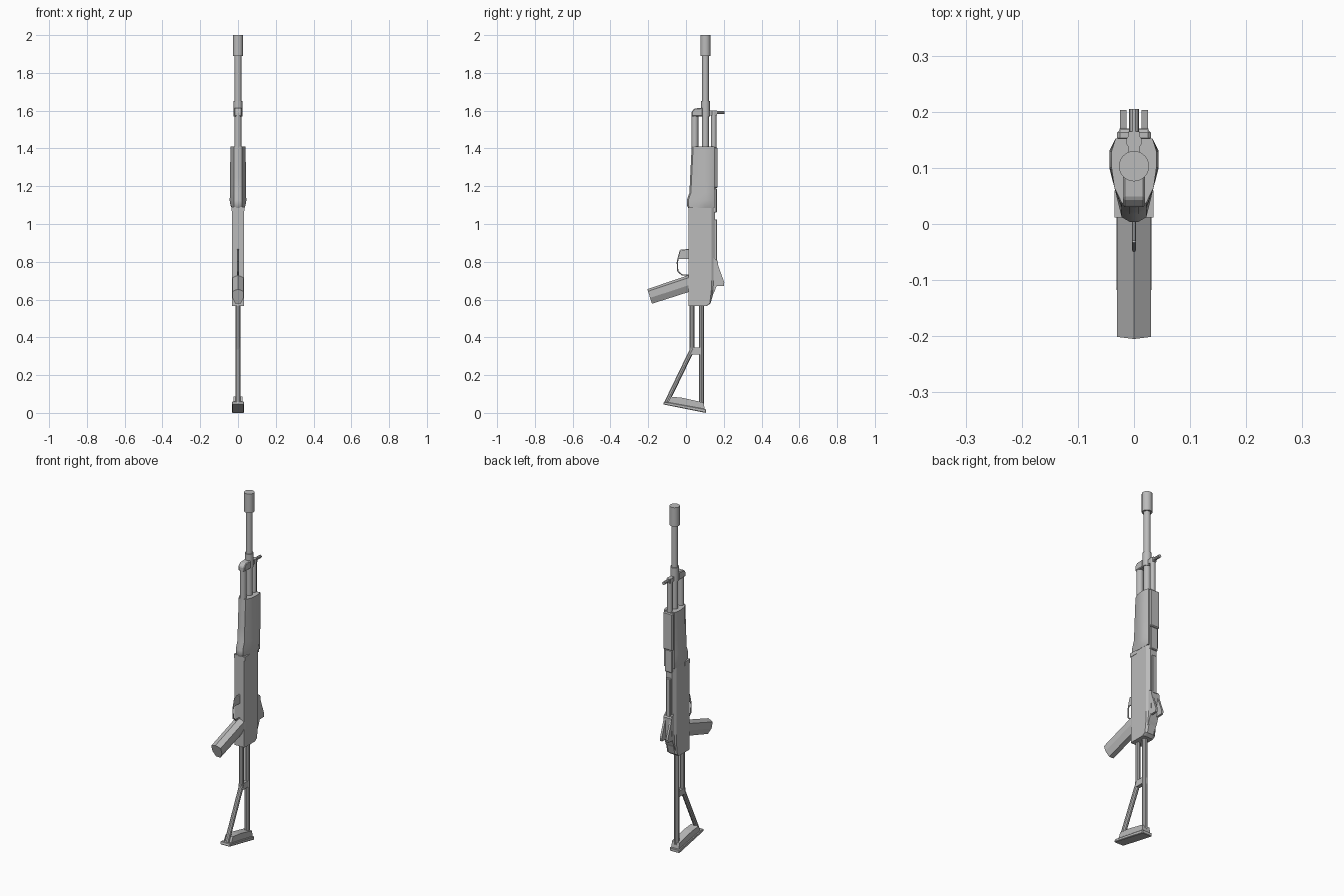
import bpy, bmesh, math
from mathutils import Vector

cube = bpy.data.objects.get("Cube")
if cube:
    bpy.data.objects.remove(cube, do_unlink=True)

metal = bpy.data.materials.new("plain grey")
metal.use_nodes = True
GREY = (0.5, 0.5, 0.5, 1)
metal.diffuse_color = GREY
metal.node_tree.nodes["Principled BSDF"].inputs["Base Color"].default_value = GREY


def loft(name, rings, smooth=False):
    """Skin a stack of equal-length rings and cap both ends."""
    bm = bmesh.new()
    rows = [[bm.verts.new(p) for p in ring] for ring in rings]
    n = len(rows[0])
    for a, b in zip(rows, rows[1:]):
        for i in range(n):
            j = (i + 1) % n
            bm.faces.new((a[i], a[j], b[j], b[i]))
    bm.faces.new(rows[0][::-1])
    bm.faces.new(rows[-1])
    bmesh.ops.recalc_face_normals(bm, faces=bm.faces)
    mesh = bpy.data.meshes.new(name)
    bm.to_mesh(mesh)
    bm.free()
    mesh.materials.append(metal)
    ob = bpy.data.objects.new(name, mesh)
    bpy.context.collection.objects.link(ob)
    if smooth:
        bpy.ops.object.select_all(action='DESELECT')
        bpy.context.view_layer.objects.active = ob
        ob.select_set(True)
        bpy.ops.object.shade_smooth_by_angle(angle=math.radians(35))
    return ob


def prism(name, outline, half, x=0, bevel=0):
    """Side outline (y, z) extruded across x."""
    ob = loft(name, [[(x + s * half, y, z) for y, z in outline] for s in (-1, 1)])
    if bevel:
        mod = ob.modifiers.new("edge", 'BEVEL')
        mod.width, mod.segments = bevel, 1
    return ob


def box(name, y0, y1, z0, z1, half, x=0, bevel=0):
    return prism(name, [(y0, z0), (y1, z0), (y1, z1), (y0, z1)], half, x, bevel)


def rod(name, start, end, radius, sides=16):
    """Round bar between two (y, z) points."""
    a, b = Vector((0, *start)), Vector((0, *end))
    u = Vector((1, 0, 0))
    v = (b - a).normalized().cross(u)
    angles = [math.tau * i / sides for i in range(sides)]
    return loft(name, [[c + (u * math.cos(t) + v * math.sin(t)) * radius
                        for t in angles] for c in (a, b)], True)


def mirrored(half, z):
    """Close a half section of (x, y) points at height z."""
    return [(x, y, z) for x, y in half] + [(-x, y, z) for x, y in reversed(half)]


# Barrel and muzzle
rod("barrel", (0.103, 1.0), (0.103, 1.9), 0.018)
rod("muzzle", (0.103, 1.89), (0.103, 2.0), 0.027, 24)
rod("barrel_collar", (0.103, 1.57), (0.103, 1.65), 0.023)
rod("lower_tube", (0.047, 1.38), (0.047, 1.58), 0.018)
rod("upper_tube", (0.147, 1.38), (0.147, 1.6), 0.014)
prism("tube_block", [(0.03, 1.57), (0.09, 1.57), (0.09, 1.615), (0.045, 1.612),
                     (0.03, 1.595)], 0.02, bevel=0.004)
box("post_base", 0.1, 0.165, 1.575, 1.6, 0.01)
rod("post", (0.15, 1.59), (0.205, 1.59), 0.009, 10)

# Handguard with a flared lower lip
guard = []
for z, front, wide in ((1.085, 0.012, 0.034), (1.10, 0.004, 0.04), (1.125, 0.004, 0.044),
                       (1.165, 0.018, 0.043), (1.25, 0.022, 0.042), (1.41, 0.03, 0.04)):
    guard.append(mirrored([(0.008, front), (0.022, front + 0.008), (0.035, 0.065),
                           (wide, 0.1), (wide, 0.13), (0.033, 0.152)], z))
loft("handguard", guard, True)
box("handguard_cover", 0.148, 0.168, 1.19, 1.405, 0.03, bevel=0.005)
box("cover_band", 0.13, 0.163, 1.06, 1.19, 0.024, bevel=0.004)
box("lip_latch", 0.012, 0.06, 1.068, 1.09, 0.035)

# Receiver body with a chamfered back and sloping lower end
body = [(0.031, 0.012), (0.033, 0.02), (0.033, 0.138), (0.02, 0.154)]
receiver = [mirrored([(x, min(y, cap) - (0.004 if i == 2 else 0), ) for i, (x, y)
                      in enumerate(body)], z)
            for z, cap in ((0.567, 0.112), (0.58, 0.13), (0.65, 0.15), (0.7, 0.154), (1.088, 0.154))]
loft("receiver", receiver)
box("receiver_strip", 0.14, 0.164, 0.8, 1.025, 0.014, bevel=0.003)
prism("rear_base", [(0.13, 0.6), (0.15, 0.64), (0.165, 0.68), (0.17, 0.8), (0.15, 0.82),
                    (0.13, 0.82)], 0.026)

# Rear sight ears
for side, x in (("right", -0.019), ("left", 0.019)):
    prism(side + "_sight_ear", [(0.14, 0.67), (0.2, 0.672), (0.203, 0.69), (0.172, 0.775),
                                (0.165, 0.81), (0.14, 0.81)], 0.006, x)

# Grip: ridged six-sided bar leaning forward
grip = []
for top, bottom in (((0.03, 0.735), (0.03, 0.645)), ((-0.205, 0.655), (-0.18, 0.578))):
    t, b = Vector((0, *top)), Vector((0, *bottom))
    grip.append([t.lerp(b, f) + Vector((x, 0, 0)) for x, f in
                 ((0, 0), (0.03, 0.15), (0.03, 0.6), (0.014, 1), (-0.014, 1),
                  (-0.03, 0.6), (-0.03, 0.15))])
loft("grip", grip)

# Trigger guard made of thin bars, with the filled corner above
bow = [(0.015, 0.865), (-0.03, 0.86), (-0.046, 0.8), (-0.044, 0.75), (-0.02, 0.73), (0.015, 0.73)]
for i, (a, b) in enumerate(zip(bow, bow[1:])):
    rod("trigger_guard_%d" % (i + 1), a, b, 0.004, 6)
prism("trigger", [(0.015, 0.863), (-0.03, 0.86), (-0.042, 0.815), (0.015, 0.815)], 0.003)

# Folding frame stock
rod("stock_front_bar", (0.032, 0.33), (0.032, 0.59), 0.013, 10)
rod("stock_rear_bar", (0.083, 0.04), (0.083, 0.59), 0.014, 10)
rod("stock_brace", (0.035, 0.34), (-0.105, 0.05), 0.013, 10)
box("stock_bridge", 0.022, 0.092, 0.31, 0.345, 0.011)
prism("butt_block", [(-0.1, 0.045), (0.1, 0.015), (0.093, 0.055), (-0.02, 0.08), (-0.08, 0.086)], 0.024)
prism("butt_plate", [(-0.122, 0.045), (0.105, 0.0), (0.105, 0.02), (-0.115, 0.06)], 0.031, bevel=0.003)
